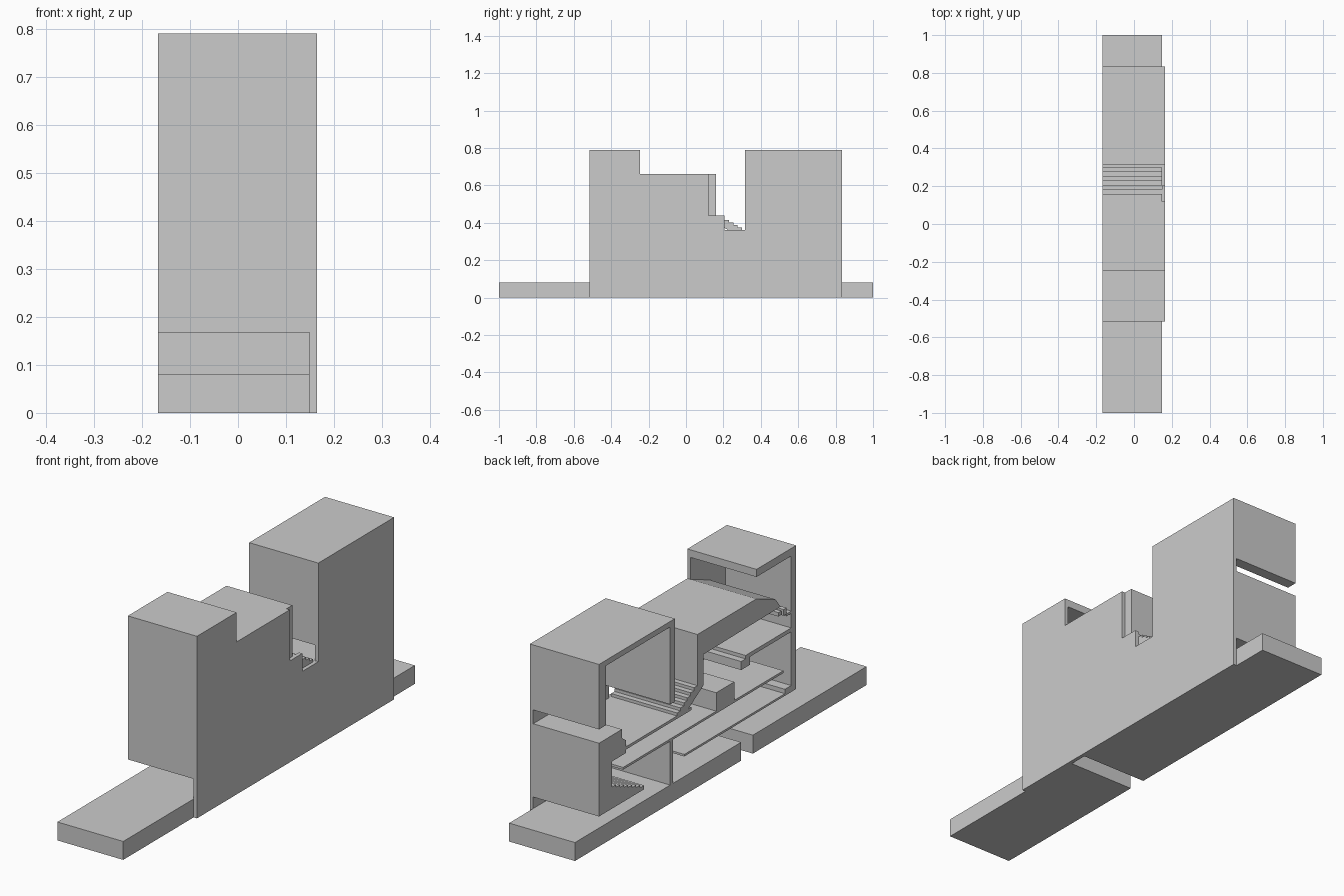
import bpy, bmesh

CUT = -0.167      # open section plane
INNER = 0.149     # inner face of the side wall
OUTER = 0.165


def profile(name, pts, x0=CUT, x1=INNER):
    """Extrude a closed (y, z) outline along x."""
    bm = bmesh.new()
    face = bm.faces.new([bm.verts.new((x0, y, z)) for y, z in pts])
    ext = bmesh.ops.extrude_face_region(bm, geom=[face])
    verts = [v for v in ext["geom"] if isinstance(v, bmesh.types.BMVert)]
    bmesh.ops.translate(bm, vec=(x1 - x0, 0, 0), verts=verts)
    bmesh.ops.recalc_face_normals(bm, faces=bm.faces[:])
    mesh = bpy.data.meshes.new(name)
    bm.to_mesh(mesh)
    bm.free()
    ob = bpy.data.objects.new(name, mesh)
    bpy.context.collection.objects.link(ob)
    return ob


def slab(name, y0, y1, z0, z1, x0=CUT, x1=INNER):
    return profile(name, [(y0, z0), (y1, z0), (y1, z1), (y0, z1)], x0, x1)


def steps(y0, z0, y1, z1, n):
    """Stepped line from (y0, z0) to (y1, z1): tread first, then riser."""
    pts = [(y0, z0)]
    for i in range(1, n + 1):
        y = y0 + (y1 - y0) * i / n
        pts += [(y, pts[-1][1]), (y, z0 + (z1 - z0) * i / n)]
    return pts


# Ground in two pieces with a pit between them
slab("ground_front", -1.0, -0.22, 0, 0.08)
slab("ground_back", -0.14, 1.0, 0, 0.08)

# Solid side wall with roof notch and stair window
profile("side_wall", [(-0.517, 0), (-0.517, 0.79), (-0.245, 0.79), (-0.245, 0.662),
                      (0.12, 0.662), (0.12, 0.44), (0.205, 0.44), (0.205, 0.362),
                      (0.315, 0.362), (0.315, 0.79), (0.835, 0.79), (0.835, 0)],
        INNER, OUTER)

# Front block: roof and front wall as one shell
profile("front_shell", [(-0.517, 0.167), (-0.517, 0.79), (-0.245, 0.79), (-0.245, 0.757),
                        (-0.483, 0.757), (-0.483, 0.167)])
slab("front_inner_ledge", -0.483, -0.44, 0.175, 0.195)
slab("front_window_shelf", -0.483, -0.45, 0.508, 0.518)
for i in range(2):
    slab(f"shelf_block_{i}", -0.45 + i * 0.035, -0.43 + i * 0.035, 0.518 + i * 0.01, 0.545)

# Middle roof with sloped end, hanging wall at the stair side
profile("middle_roof", [(0.16, 0.662), (-0.245, 0.662), (-0.375, 0.61), (-0.41, 0.565),
                        (0.12, 0.56), (0.12, 0.435), (0.16, 0.435)])

# Rear block: roof, inner wall and upper rear wall
profile("rear_shell", [(0.315, 0.43), (0.315, 0.79), (0.835, 0.79), (0.835, 0.508),
                       (0.787, 0.508), (0.787, 0.766), (0.347, 0.766), (0.347, 0.43)])
# Lower rear wall with stepped head and raked tiers at its foot
tiers = steps(0.526, 0.147, 0.745, 0.235, 8)
profile("rear_lower_wall", [(0.835, 0.13), (0.526, 0.13)] + tiers +
        [(0.745, 0.335), (0.65, 0.335), (0.65, 0.39), (0.677, 0.41),
         (0.677, 0.448), (0.835, 0.448)])

# Stair between the blocks
stair = steps(0.16, 0.44, 0.30, 0.362, 6)
profile("stair", stair + [(0.30, 0.35), (0.24, 0.352), (0.12, 0.425), (0.12, 0.44)])

# Floors
for name, y0, y1, z0, z1 in [
        ("ground_hall_floor", -0.485, 0.25, 0.167, 0.176),
        ("first_floor", -0.43, 0.67, 0.27, 0.28),
        ("rear_hall_floor", 0.20, 0.65, 0.35, 0.362),
        ("front_hall_floor", -0.485, -0.17, 0.428, 0.445),
        ("floor_end_step", -0.20, -0.14, 0.393, 0.43),
        ("ground_partition", 0.326, 0.347, 0.08, 0.27),
        ("platform_block", -0.093, 0.031, 0.28, 0.36)]:
    slab(name, y0, y1, z0, z1)
